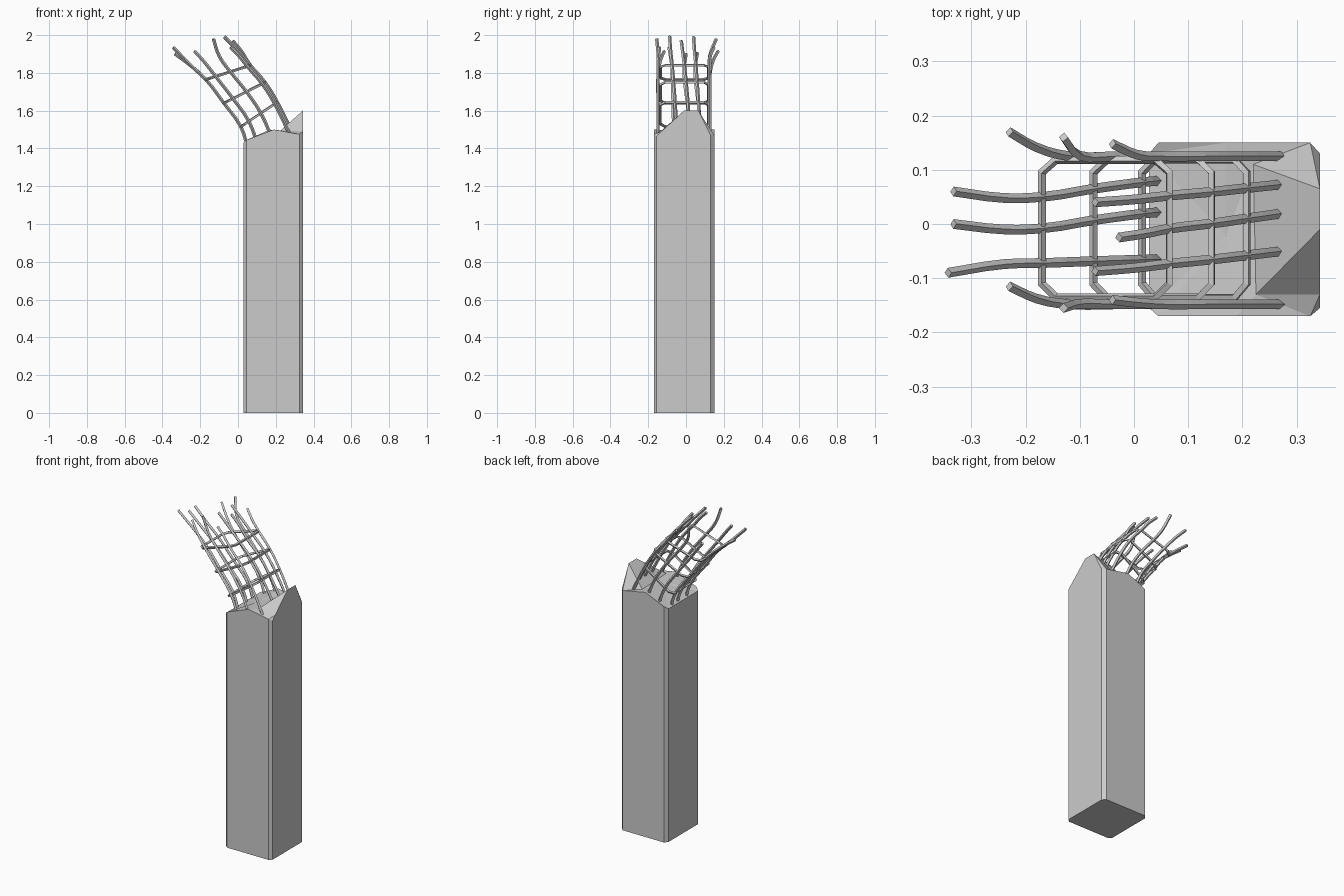
import bpy, bmesh
from mathutils import Vector
from mathutils.geometry import delaunay_2d_cdt

if "Cube" in bpy.data.objects:
    bpy.data.objects.remove(bpy.data.objects["Cube"])

# Concrete column: outline with the height of the broken top at each point
outline = [(.045, -.17, 1.445), (.19, -.17, 1.5), (.325, -.17, 1.475), (.343, -.155, 1.465),
           (.343, -.13, 1.49), (.343, -.01, 1.6), (.343, .065, 1.6), (.343, .13, 1.47),
           (.325, .15, 1.47), (.17, .15, 1.5), (.045, .15, 1.445), (.028, .13, 1.43),
           (.028, -.155, 1.43)]
inner = [(.225, -.13, 1.495), (.22, .11, 1.49), (.17, -.02, 1.49)]
n = len(outline)
pts = outline + inner
edges = [(i, (i + 1) % n) for i in range(n)]
edges += [(n, 4), (n, 5), (n + 1, 6), (n, n + 1), (1, n + 2), (n + 2, 9)]
res = delaunay_2d_cdt([Vector(p[:2]) for p in pts], edges, [], 1, 1e-5)

bm = bmesh.new()
top = [bm.verts.new((v.x, v.y, pts[o[0]][2])) for v, o in zip(res[0], res[3])]
for f in res[2]:
    bm.faces.new([top[i] for i in f])
corners = [0, 2, 3, 7, 8, 10, 11, 12]
base = {i: bm.verts.new((outline[i][0], outline[i][1], 0)) for i in corners}
for k, a in enumerate(corners):
    b = corners[(k + 1) % len(corners)]
    chain = list(range(a, (b if b > a else b + n) + 1))
    bm.faces.new([base[a], base[b]] + [top[i % n] for i in reversed(chain)])
bm.faces.new([base[i] for i in reversed(corners)])
bmesh.ops.recalc_face_normals(bm, faces=bm.faces)
mesh = bpy.data.meshes.new("concrete_column")
bm.to_mesh(mesh)
bpy.context.collection.objects.link(bpy.data.objects.new("concrete_column", mesh))


def rod(name, points, radius, cyclic=False, smooth=True):
    """Low-poly steel rod swept along points."""
    cu = bpy.data.curves.new(name, 'CURVE')
    cu.dimensions = '3D'
    cu.bevel_depth, cu.bevel_resolution = radius, 0
    cu.use_fill_caps = True
    cu.resolution_u = 3
    if smooth:
        sp = cu.splines.new('BEZIER')
        sp.bezier_points.add(len(points) - 1)
        for bp, p in zip(sp.bezier_points, points):
            bp.co = p
            bp.handle_left_type = bp.handle_right_type = 'AUTO'
    else:
        sp = cu.splines.new('POLY')
        sp.points.add(len(points) - 1)
        for q, p in zip(sp.points, points):
            q.co = (*p, 1)
    sp.use_cyclic_u = cyclic
    sp.use_smooth = False
    ob = bpy.data.objects.new(name, cu)
    bpy.context.collection.objects.link(ob)
    bpy.ops.object.select_all(action='DESELECT')
    ob.select_set(True)
    bpy.context.view_layer.objects.active = ob
    bpy.ops.object.convert(target='MESH')


# Leaning cage: lower and upper (x, z) lines from the concrete up
low = [Vector(p) for p in ((.05, 1.41), (.015, 1.515), (-.075, 1.64), (-.17, 1.765))]
high = [Vector(p) for p in ((.29, 1.48), (.208, 1.645), (.143, 1.75), (.065, 1.84))]


def bar(name, f, ys, *ends):
    path = [l.lerp(h, f) for l, h in zip(low, high)]
    rod(name, [(p.x, y, p.y) for p, y in zip(path, ys)] + list(ends), .009)


# Lower side bars
for i, (y0, y1, end) in enumerate([(.08, .05, (-.333, .06, 1.905)), (.022, -.008, (-.333, 0, 1.9)),
                                   (-.065, -.072, (-.343, -.09, 1.935))]):
    ys = [y0 + (y1 - y0) * t for t in (0, .1, .5, 1)]
    bar(f"lower_bar_{i}", 0, ys, (-.24, y1 - .002, 1.83), end)

# Upper side bars
for i, (y0, end) in enumerate([(.075, (-.072, .04, 1.99)), (.022, (-.028, -.025, 1.97)),
                               (-.048, (-.072, -.087, 1.993))]):
    ys = [y0 + (end[1] - y0) * t for t in (0, .25, .45, .65)]
    mid = (.018 if i == 1 else 0, y0 + (end[1] - y0) * .85, 1.915)
    bar(f"upper_bar_{i}", 1, ys, mid, end)

# Bars along the two flanks
for side, y, tips in (("back", .125, (.17, .16, .148)), ("front", -.148, (-.115, -.155, -.14))):
    ys = [y] * 4
    bar(f"{side}_bar_0", .22, ys, (-.18, (y + tips[0]) / 2 - .006, 1.86), (-.23, tips[0], 1.915))
    bar(f"{side}_bar_1", .55, ys, (-.1, y + .001, 1.89), (-.13, tips[1], 1.98))
    bar(f"{side}_bar_2", .93, ys, (.005, y + .003, 1.89), (-.04, tips[2], 1.935))

# Tie hoops: rectangles with cut corners around the cage
for k in (1, 2, 3):
    pathpts = []
    for t, y in ((0, -.11), (.11, -.135), (.89, -.135), (1, -.11),
                 (1, .095), (.89, .118), (.11, .118), (0, .095)):
        p = low[k].lerp(high[k], t)
        pathpts.append((p.x, y, p.y))
    rod(f"tie_hoop_{k}", pathpts, .008, cyclic=True, smooth=False)
